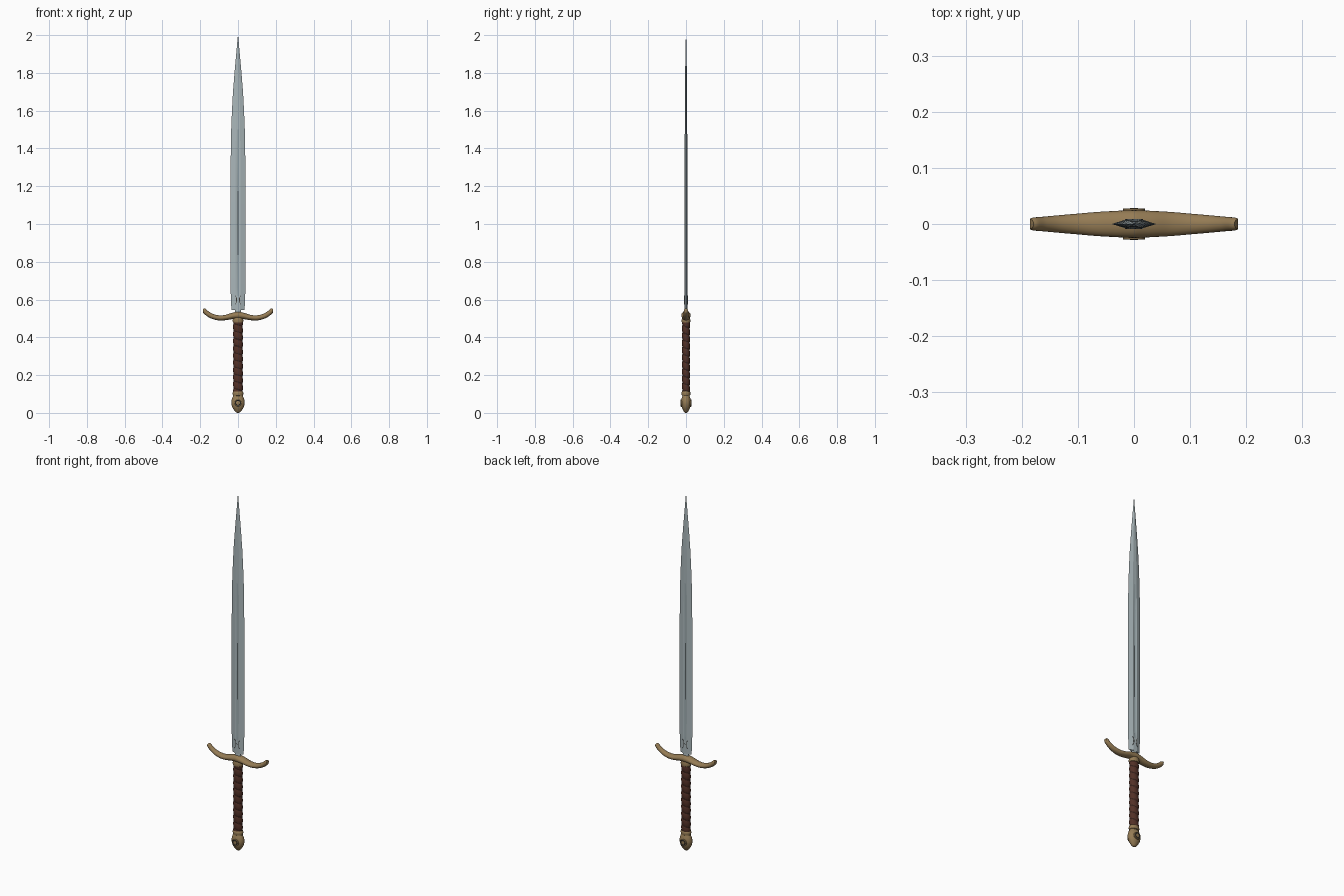
import bpy, bmesh, math
from math import sin, cos, pi

if "Cube" in bpy.data.objects:
    bpy.data.objects.remove(bpy.data.objects["Cube"])


def material(name, rgb):
    m = bpy.data.materials.new(name)
    m.diffuse_color = (*rgb, 1)
    m.use_nodes = True
    m.node_tree.nodes["Principled BSDF"].inputs["Base Color"].default_value = m.diffuse_color
    return m


STEEL = material("blade steel", (0.40, 0.47, 0.49))
FULLER = material("fuller steel", (0.33, 0.40, 0.42))
BRASS = material("aged brass", (0.30, 0.20, 0.09))
DARK = material("dark engraving", (0.05, 0.045, 0.04))
LEATHER = material("brown leather", (0.085, 0.030, 0.020))
SEAM = material("leather seam", (0.035, 0.014, 0.010))


def loft(name, rings, mats, rule=None, angle=40):
    """Skin a list of equal-length closed rings and cap both ends."""
    bm = bmesh.new()
    vs = [[bm.verts.new(p) for p in r] for r in rings]
    n = len(vs[0])
    for i in range(len(vs) - 1):
        for j in range(n):
            k = (j + 1) % n
            f = bm.faces.new((vs[i][j], vs[i][k], vs[i + 1][k], vs[i + 1][j]))
            if rule:
                f.material_index = rule(i, j)
    bm.faces.new(vs[0][::-1])
    bm.faces.new(vs[-1])
    bmesh.ops.recalc_face_normals(bm, faces=bm.faces)
    me = bpy.data.meshes.new(name)
    bm.to_mesh(me)
    bm.free()
    for m in mats:
        me.materials.append(m)
    ob = bpy.data.objects.new(name, me)
    bpy.context.collection.objects.link(ob)
    bpy.ops.object.select_all(action='DESELECT')
    ob.select_set(True)
    bpy.context.view_layer.objects.active = ob
    bpy.ops.object.shade_smooth_by_angle(angle=math.radians(angle))
    return ob


def lathe(name, profile, mats, sy=1.0, n=32, rule=None, angle=40):
    """Turn (radius, z) points about z, flattened in y."""
    rings = [[(r * cos(2 * pi * j / n), sy * r * sin(2 * pi * j / n), z)
              for j in range(n)] for r, z in profile]
    return loft(name, rings, mats, rule, angle)


def smooth(points, steps=6):
    """Catmull-Rom interpolation of tuples."""
    out = []
    for i in range(len(points) - 1):
        p0, p1 = points[max(i - 1, 0)], points[i]
        p2, p3 = points[i + 1], points[min(i + 2, len(points) - 1)]
        for s in range(steps):
            t = s / steps
            out.append(tuple(
                0.5 * (2 * b + (c - a) * t + (2 * a - 5 * b + 4 * c - d) * t * t
                       + (3 * b - a - 3 * c + d) * t ** 3)
                for a, b, c, d in zip(p0, p1, p2, p3)))
    return out + [points[-1]]


# Blade: (z, half width, half thickness, fuller depth)
stations = [(0.545, .034, .0085, .0), (0.57, .036, .0085, .0), (0.62, .038, .0085, .0),
            (0.66, .0395, .0085, .004), (1.0, .040, .008, .004), (1.25, .0395, .0075, .0035),
            (1.40, .038, .007, .002), (1.50, .036, .0065, .0), (1.60, .032, .006, .0),
            (1.70, .0265, .0055, .0), (1.80, .0185, .0045, .0), (1.90, .0095, .003, .0),
            (1.96, .004, .002, .0), (2.0, .0005, .0005, .0)]


def blade_ring(z, w, t, d):
    a, b = 0.32 * w, 0.16 * w
    side = [(w, 0), (a, t), (b, t - d * 0.4), (0, t - d), (-b, t - d * 0.4), (-a, t)]
    return [(x, y, z) for x, y in side] + [(-x, -y, z) for x, y in side]


loft("blade", [blade_ring(*s) for s in stations], [STEEL, FULLER],
     lambda i, j: 1 if j % 6 in (2, 3) and 2 <= i <= 6 else 0, 12)

# Narrow neck of the blade above the guard
lathe("blade_neck", [(.017, .50), (.017, .538), (.014, .55)], [STEEL], 0.55)

# Two bowed engraved marks near the blade base, showing on both faces
for s in (-1, 1):
    rings = []
    for i in range(9):
        u = i / 4 - 1
        x, z = s * (0.007 + 0.008 * u * u), 0.598 + 0.024 * u
        h = 0.0022 * (1.05 - 0.7 * abs(u))
        rings.append([(x - h, -.0093, z), (x + h, -.0093, z), (x + h, .0093, z), (x - h, .0093, z)])
    loft("blade_mark", rings, [DARK])

# Crossguard: half path of (x, centre z, half height, half depth), mirrored
half = smooth([(0, .517, .020, .0250), (.03, .513, .0165, .0235), (.065, .505, .014, .0215),
               (.10, .503, .0135, .0185), (.135, .511, .013, .0155), (.162, .526, .0125, .0130),
               (.179, .542, .0115, .0115), (.185, .549, .008, .0085)])
path = [(-x, z, h, d) for x, z, h, d in half[:0:-1]] + half
rings = []
for i, (x, z, h, d) in enumerate(path):
    p, q = path[max(i - 1, 0)], path[min(i + 1, len(path) - 1)]
    tilt = math.atan2(q[1] - p[1], q[0] - p[0])
    ring = []
    for j in range(20):
        a = 2 * pi * j / 20
        v = h * sin(a)
        ring.append((max(-.185, min(.185, x - v * sin(tilt))), d * cos(a), z + v * cos(tilt)))
    rings.append(ring)
loft("crossguard", rings, [BRASS], None, 50)

# Brass collar between guard and grip
lathe("grip_collar", [(.022, .476), (.027, .479), (.029, .488), (.027, .497), (.024, .51)],
      [BRASS], 0.82)

# Grip with a spiral leather wrap
N, ROWS, Z0, Z1, PITCH = 24, 132, 0.105, 0.485, 0.038


def wrap(i, j):
    return abs(sin(pi * ((Z0 + (Z1 - Z0) * i / ROWS) / PITCH + j / N)))


rings = []
for i in range(ROWS + 1):
    z = Z0 + (Z1 - Z0) * i / ROWS
    ring = []
    for j in range(N):
        r = 0.0225 + 0.0035 * wrap(i, j) ** 0.6
        a = 2 * pi * j / N
        ring.append((r * cos(a), 0.82 * r * sin(a), z))
    rings.append(ring)
loft("grip_wrap", rings, [LEATHER, SEAM],
     lambda i, j: 1 if wrap(i + .5, j + .5) < 0.28 else 0, 60)

# Pommel body with neck ring
lathe("pommel", smooth([(.004, 0), (.012, .004), (.022, .016), (.031, .032), (.0355, .052),
                        (.033, .072), (.026, .089), (.024, .093)], 4), [BRASS], 0.74)
lathe("pommel_ring", [(.022, .090), (.027, .093), (.029, .103), (.027, .112), (.022, .116)],
      [BRASS], 0.82)

# Round medallions on the front and back of the pommel, with a dark sunken ring
for s in (-1, 1):
    disc = lathe("pommel_medallion",
                 [(.020, .0), (.020, .0265), (.0185, .028), (.0155, .028), (.0150, .0262),
                  (.0115, .0262), (.0105, .0275), (.004, .0285)],
                 [BRASS, DARK], 1.0, 32, lambda i, j: 1 if i in (3, 4, 5) else 0, 30)
    disc.rotation_euler = (-s * pi / 2, 0, 0)
    disc.location = (0, 0, .052)
